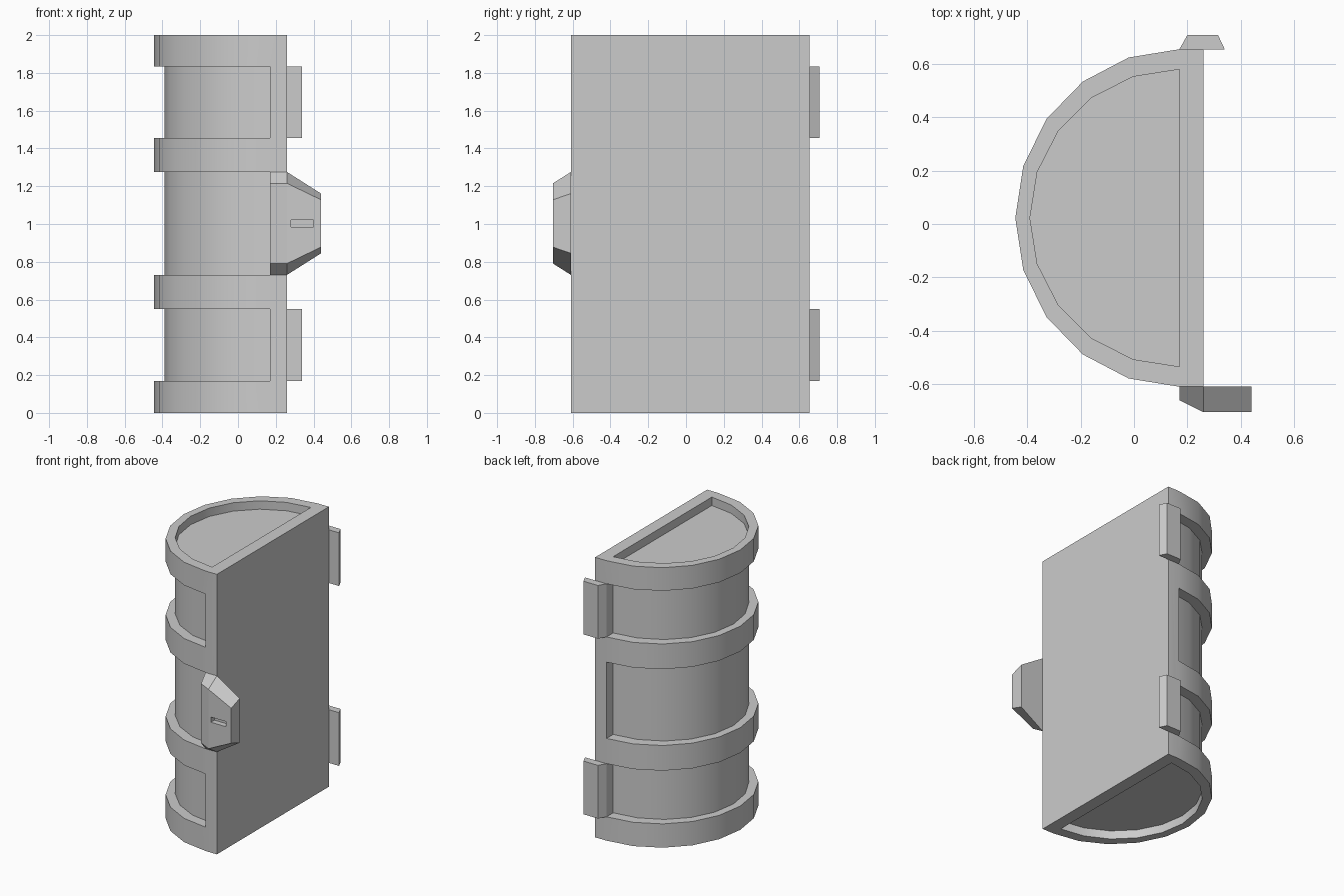
import bpy, bmesh, math

if "Cube" in bpy.data.objects:
    bpy.data.objects.remove(bpy.data.objects["Cube"])

CY = 0.0225          # y centre of the half-round body
XF, XB = 0.17, 0.26  # front and back of the flat slab
OUT = (0.615, 0.6325)
INN = (0.56, 0.557)


def arc(rx, ry, n=10):
    return [(XF - rx * math.sin(math.pi * i / n), CY + ry * math.cos(math.pi * i / n))
            for i in range(n + 1)]


def section(radii, slab=True):
    """Closed outline: half-round arc plus the slab corners (or collapsed to the arc ends)."""
    pts = arc(*radii)
    if slab:
        r = OUT[1]
        return pts + [(XF, CY - r), (XB, CY - r), (XB, CY + r), (XF, CY + r)]
    return pts + [pts[-1]] * 2 + [pts[0]] * 2


def loft(name, rings):
    """Skin closed rings of 3D points, cap both ends and merge doubled points."""
    bm = bmesh.new()
    rows = [[bm.verts.new(p) for p in ring] for ring in rings]
    n = len(rows[0])
    for a, b in zip(rows, rows[1:]):
        for i in range(n):
            j = (i + 1) % n
            bm.faces.new((a[i], a[j], b[j], b[i]))
    bm.faces.new(rows[0][::-1])
    bm.faces.new(rows[-1])
    bmesh.ops.remove_doubles(bm, verts=bm.verts, dist=1e-5)
    bmesh.ops.recalc_face_normals(bm, faces=bm.faces)
    bmesh.ops.dissolve_limit(bm, angle_limit=0.01, verts=bm.verts, edges=bm.edges)
    me = bpy.data.meshes.new(name)
    bm.to_mesh(me)
    bm.free()
    ob = bpy.data.objects.new(name, me)
    bpy.context.collection.objects.link(ob)
    return ob


# Half-round body with four raised bands and sunken ends
outer, inner, floor = section(OUT), section(INN), section(INN, False)
steps = [(floor, 0.06), (floor, 0.0)]
for z0, z1 in [(0, 0.17), (0.55, 0.73), (1.275, 1.455), (1.835, 2.0)]:
    if z0 > 0:
        steps.append((inner, z0))
    steps += [(outer, z0), (outer, z1)]
    if z1 < 2:
        steps.append((inner, z1))
steps += [(floor, 2.0), (floor, 1.94)]
body = loft("case_body", [[(x, y, z) for x, y in s] for s, z in steps])
bpy.context.view_layer.objects.active = body
body.select_set(True)
bpy.ops.object.shade_smooth_by_angle(angle=math.radians(30))

# Hinges on the +y side
hinge = [(0.17, 0.655), (0.20, 0.708), (0.315, 0.708), (0.34, 0.655)]
for label, z0, z1 in [("lower", 0.17, 0.55), ("upper", 1.455, 1.835)]:
    loft(label + "_hinge", [[(x, y, z) for x, y in hinge] for z in (z0, z1)])

# Tapered latch on the -y side
ZC = 1.003
base = [(0.17, -0.61, 0.272), (0.26, -0.61, 0.272), (0.44, -0.61, 0.158)]
face = [(0.17, -0.66, 0.212), (0.26, -0.705, 0.212), (0.44, -0.705, 0.125)]


def mirrored(half):
    return ([(x, y, ZC + h) for x, y, h in half]
            + [(x, y, ZC - h) for x, y, h in reversed(half)])


# the front is bent at x = 0.26, so split its cap there
latch = loft("latch", [mirrored(base), mirrored(face)])
bm = bmesh.new()
bm.from_mesh(latch.data)
bend = [v for v in bm.verts if abs(v.co.x - 0.26) < 1e-3 and v.co.y < -0.7]
bmesh.ops.connect_verts(bm, verts=bend)
bmesh.ops.recalc_face_normals(bm, faces=bm.faces)
bm.to_mesh(latch.data)
bm.free()

# Slot cut into the latch
cutter = loft("slot_cutter", [[(x, y, z) for x, z in
              [(0.28, 0.985), (0.40, 0.985), (0.40, 1.022), (0.28, 1.022)]]
              for y in (-0.75, -0.665)])
cutter.hide_render = True
cutter.hide_viewport = True
mod = latch.modifiers.new("slot", 'BOOLEAN')
mod.operation = 'DIFFERENCE'
mod.solver = 'EXACT'
mod.object = cutter
